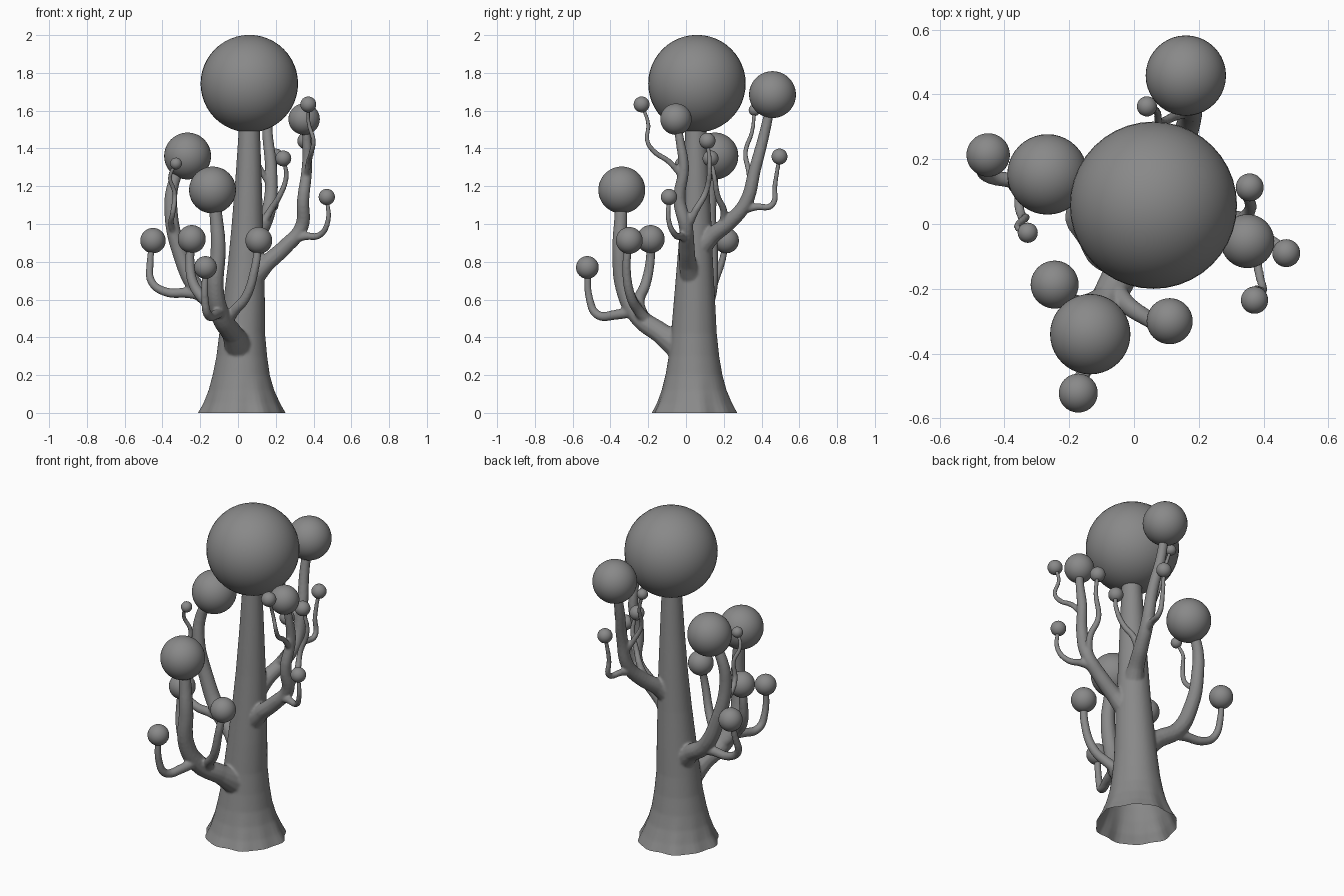
import bpy, bmesh, math

if "Cube" in bpy.data.objects:
    bpy.data.objects.remove(bpy.data.objects["Cube"])

bark = bpy.data.materials.new("dark_grey")
bark.diffuse_color = (.25, .25, .25, 1)
bark.use_nodes = True
bark.node_tree.nodes["Principled BSDF"].inputs["Base Color"].default_value = bark.diffuse_color
wood = []  # trunk and limb meshes, fused at the end


def tube(name, pts, r0, r1, flare=1.0):
    """Smooth tapered tube through pts; flare widens the root."""
    cu = bpy.data.curves.new(name, 'CURVE')
    cu.dimensions = '3D'
    cu.bevel_depth = 1.0
    cu.bevel_resolution = 4
    cu.resolution_u = 6
    cu.use_fill_caps = True
    sp = cu.splines.new('BEZIER')
    sp.bezier_points.add(len(pts) - 1)
    for i, (bp, p) in enumerate(zip(sp.bezier_points, pts)):
        bp.co = p
        bp.handle_left_type = bp.handle_right_type = 'AUTO'
        bp.radius = r0 + (r1 - r0) * i / (len(pts) - 1)
        if i == 0:
            bp.radius *= flare
    ob = bpy.data.objects.new(name, cu)
    bpy.context.collection.objects.link(ob)
    bpy.ops.object.select_all(action='DESELECT')
    bpy.context.view_layer.objects.active = ob
    ob.select_set(True)
    bpy.ops.object.convert(target='MESH')
    wood.append(bpy.context.object)


def ball(name, c, r):
    bpy.ops.mesh.primitive_uv_sphere_add(segments=40, ring_count=24, radius=r, location=c)
    bpy.context.object.name = name
    bpy.context.object.data.materials.append(bark)
    bpy.ops.object.shade_smooth()


def limb(name, pts, r0, r1, r_ball, flare=1.0):
    """Branch whose last point is the centre of its foliage ball."""
    tube(name + "_branch", pts, r0, r1, flare)
    ball(name + "_foliage", pts[-1], r_ball)


# trunk: flared, with a slightly uneven foot (extended below ground, trimmed later)
rings = [(-.05, .247, .02, .045), (0, .225, .02, .045), (.05, .199, .02, .045),
         (.12, .172, .018, .043), (.2, .151, .017, .042), (.3, .134, .02, .042),
         (.42, .121, .022, .042), (.6, .109, .033, .045), (.8, .095, .043, .048),
         (1.0, .083, .05, .052), (1.25, .069, .056, .052), (1.5, .056, .06, .052),
         (1.7, .05, .06, .055)]
N = 48
bm = bmesh.new()
prev = None
for z, r, cx, cy in rings:
    wob = .045 * max(0.1, 1 - z / .2)
    ring = []
    for k in range(N):
        a = 2 * math.pi * k / N
        s = r * (1 + wob * (.5 * math.sin(6 * a + 1) + .5 * math.sin(10 * a)))
        ring.append(bm.verts.new((cx + s * math.cos(a), cy + s * math.sin(a), z)))
    if prev:
        for k in range(N):
            j = (k + 1) % N
            bm.faces.new((prev[k], prev[j], ring[j], ring[k]))
    else:
        bm.faces.new(ring[::-1])
    prev = ring
bm.faces.new(prev)
me = bpy.data.meshes.new("trunk")
bm.to_mesh(me)
bm.free()
trunk = bpy.data.objects.new("trunk_and_branches", me)
bpy.context.collection.objects.link(trunk)
ball("crown_foliage", (.06, .058, 1.743), .258)

# front limb and its twigs
limb("front", [(.01, -.02, .34), (-.03, -.13, .42), (-.09, -.25, .51), (-.12, -.325, .65),
               (-.105, -.35, .87), (-.115, -.345, 1.03), (-.135, -.34, 1.18)], .062, .03, .124, 1.3)
limb("front_left", [(-.08, -.22, .49), (-.17, -.25, .59), (-.235, -.215, .68),
                    (-.255, -.19, .8), (-.245, -.187, .92)], .034, .022, .074)
limb("front_low", [(-.09, -.27, .54), (-.12, -.37, .52), (-.16, -.47, .52),
                   (-.175, -.51, .6), (-.172, -.522, .77)], .03, .017, .06)
limb("front_right", [(-.06, -.2, .48), (-.02, -.25, .54), (.04, -.29, .61),
                     (.09, -.315, .77), (.11, -.3, .913)], .032, .02, .071)

# left limb and its twigs
limb("left", [(.0, .05, .48), (-.1, .09, .57), (-.21, .12, .65), (-.305, .13, .84),
              (-.355, .125, 1.07), (-.34, .14, 1.22), (-.267, .153, 1.36)], .056, .026, .124, 1.3)
limb("left_outer", [(-.17, .11, .62), (-.27, .12, .635), (-.38, .135, .64), (-.455, .15, .69),
                    (-.465, .19, .8), (-.45, .213, .912)], .03, .016, .067)
limb("left_small", [(-.33, .13, .93), (-.355, .07, 1.0), (-.345, .02, 1.06),
                    (-.335, .02, 1.16), (-.36, -.01, 1.25), (-.328, -.027, 1.32)], .018, .01, .031)

# right limb and its twigs
limb("right", [(.06, .035, .7), (.15, .01, .79), (.25, .005, .88), (.335, 0, .98),
               (.345, -.035, 1.13), (.365, -.012, 1.3), (.365, -.03, 1.43),
               (.35, -.053, 1.555)], .05, .02, .083, 1.35)
limb("right_outer", [(.29, 0, .92), (.36, -.025, .935), (.43, -.055, .94),
                     (.475, -.09, 1.01), (.47, -.09, 1.143)], .024, .011, .043)
limb("right_front", [(.36, -.02, 1.25), (.375, -.09, 1.33), (.39, -.17, 1.385), (.4, -.205, 1.44),
                     (.375, -.2, 1.53), (.372, -.235, 1.633)], .017, .01, .042)
limb("right_back", [(.32, 0, .96), (.36, .05, 1.07), (.345, .105, 1.17),
                    (.38, .125, 1.3), (.357, .113, 1.44)], .022, .011, .043)

# back limb and its twigs
limb("back", [(.06, .06, .86), (.1, .14, .94), (.14, .23, 1.01), (.17, .315, 1.11),
              (.175, .365, 1.29), (.155, .42, 1.5), (.16, .458, 1.685)], .05, .024, .124, 1.3)
limb("back_right", [(.12, .19, .98), (.17, .2, 1.07), (.215, .17, 1.14),
                    (.255, .15, 1.25), (.24, .13, 1.347)], .022, .011, .042)
limb("back_outer", [(.16, .29, 1.07), (.18, .37, 1.09), (.2, .455, 1.1),
                    (.19, .47, 1.2), (.2, .495, 1.357)], .022, .011, .042)
limb("back_small", [(.17, .35, 1.2), (.12, .33, 1.29), (.08, .315, 1.38),
                    (.07, .35, 1.49), (.04, .363, 1.603)], .017, .01, .031)

# fuse trunk and limbs with soft joints
bpy.ops.object.select_all(action='DESELECT')
for ob in wood + [trunk]:
    ob.select_set(True)
bpy.context.view_layer.objects.active = trunk
bpy.ops.object.join()
rm = trunk.modifiers.new("fuse", 'REMESH')
rm.mode = 'VOXEL'
rm.voxel_size = .007
sm = trunk.modifiers.new("soften", 'SMOOTH')
sm.factor = .5
sm.iterations = 5
bpy.ops.object.convert(target='MESH')

# trim at the ground, leaving the hollow foot open
bm = bmesh.new()
bm.from_mesh(trunk.data)
bmesh.ops.bisect_plane(bm, geom=bm.verts[:] + bm.edges[:] + bm.faces[:],
                       plane_co=(0, 0, 0), plane_no=(0, 0, 1), clear_inner=True)
bm.to_mesh(trunk.data)
bm.free()
trunk.data.materials.clear()
trunk.data.materials.append(bark)
trunk.data.shade_smooth()
